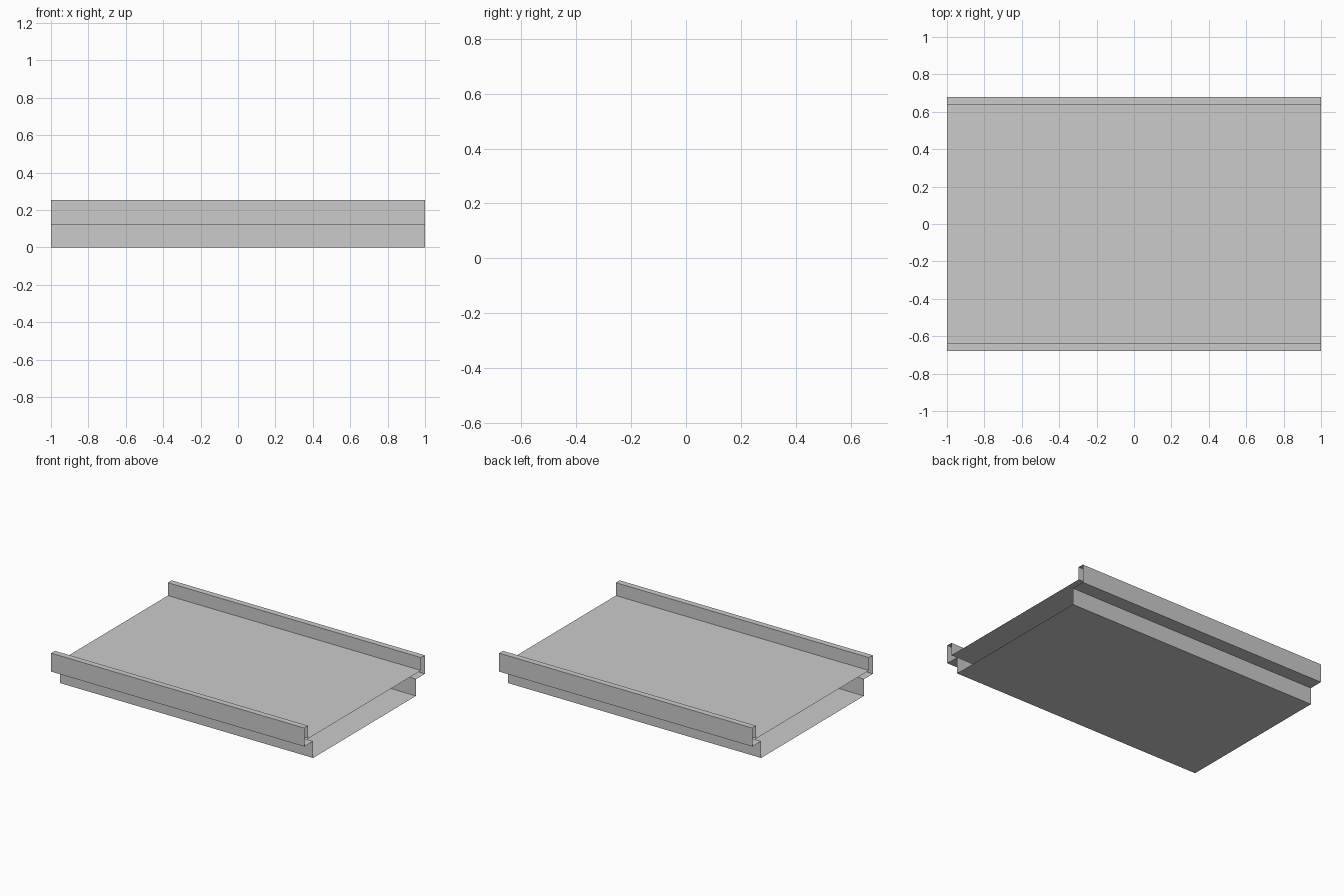
import bpy, bmesh

if "Cube" in bpy.data.objects:
    bpy.data.objects.remove(bpy.data.objects["Cube"])

HALF_LENGTH = 1.0


def extrude_strip(name, profile):
    """Sweep an open (y, z) profile along x as a thin sheet, mirrored across y = 0."""
    bm = bmesh.new()
    rows = [[bm.verts.new((x, y, z)) for y, z in profile]
            for x in (-HALF_LENGTH, HALF_LENGTH)]
    for i in range(len(profile) - 1):
        bm.faces.new((rows[0][i], rows[1][i], rows[1][i + 1], rows[0][i + 1]))
    mesh = bpy.data.meshes.new(name)
    bm.to_mesh(mesh)
    bm.free()
    obj = bpy.data.objects.new(name, mesh)
    bpy.context.collection.objects.link(obj)
    return obj


# right-hand half (seen from -y side): base wall, ledge, outer rail, rail top, inner rail
side = [(-0.58, 0.0), (-0.58, 0.12), (-0.68, 0.12),
        (-0.68, 0.252), (-0.637, 0.252), (-0.637, 0.16)]
mirrored = [(-y, z) for y, z in reversed(side)]

# side rails, each one folded sheet with open ends
extrude_strip("front_rail", [*side])
extrude_strip("back_rail", mirrored)

# deck between the inner rail walls, and the bottom plate facing down
extrude_strip("deck", [side[-1], mirrored[0]])
extrude_strip("bottom_plate", [mirrored[-1], side[0]])
